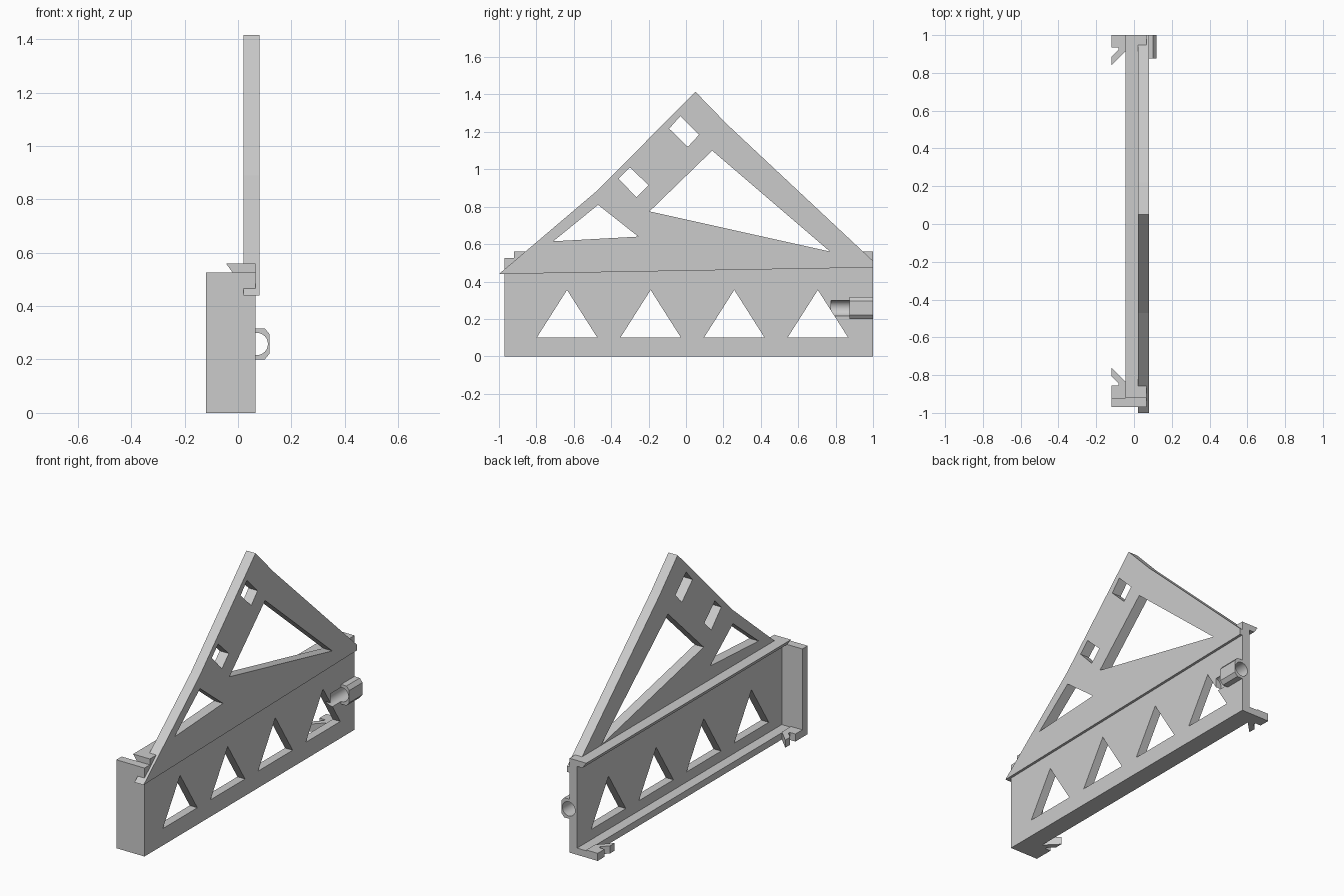
import bpy, bmesh, math
from mathutils import Vector

if "Cube" in bpy.data.objects:
    bpy.data.objects.remove(bpy.data.objects["Cube"])

grey = bpy.data.materials.new("light_grey")
grey.diffuse_color = (0.6, 0.6, 0.6, 1)
grey.use_nodes = True
grey.node_tree.nodes["Principled BSDF"].inputs["Base Color"].default_value = grey.diffuse_color


def prism(name, pts, axis, lo, hi):
    """Extrude a 2D profile along an axis (x: pts are y,z; y: x,z; z: x,y)."""
    def place(p, d):
        return {"x": (d, p[0], p[1]), "y": (p[0], d, p[1]), "z": (p[0], p[1], d)}[axis]
    bm = bmesh.new()
    face = bm.faces.new([bm.verts.new(place(p, lo)) for p in pts])
    ext = bmesh.ops.extrude_face_region(bm, geom=[face])
    verts = [g for g in ext["geom"] if isinstance(g, bmesh.types.BMVert)]
    bmesh.ops.translate(bm, verts=verts, vec=Vector(place((0, 0), hi - lo)))
    bmesh.ops.recalc_face_normals(bm, faces=bm.faces)
    mesh = bpy.data.meshes.new(name)
    bm.to_mesh(mesh)
    bm.free()
    mesh.materials.append(grey)
    ob = bpy.data.objects.new(name, mesh)
    bpy.context.collection.objects.link(ob)
    return ob


def rect(a0, a1, b0, b1):
    return [(a0, b0), (a1, b0), (a1, b1), (a0, b1)]


def cut(ob, cutters):
    """Subtract the cutters, bake the result and remove them."""
    for c in cutters:
        m = ob.modifiers.new("cut", "BOOLEAN")
        m.operation, m.solver, m.object = "DIFFERENCE", "EXACT", c
    bpy.context.view_layer.update()
    dg = bpy.context.evaluated_depsgraph_get()
    mesh = bpy.data.meshes.new_from_object(ob.evaluated_get(dg))
    ob.modifiers.clear()
    ob.data = mesh
    for c in cutters:
        bpy.data.objects.remove(c)


def bore():
    """Round channel running through the pin socket and into the panel."""
    pts = [(0.07 + 0.042 * math.cos(a), 0.258 + 0.042 * math.sin(a))
           for a in (math.tau * i / 32 for i in range(32))]
    return prism("bore_cutter", pts, "y", 0.775, 1.1)


# Lower panel with a row of triangular windows
panel = prism("lower_panel", [(-0.97, 0), (1, 0), (1, 0.56), (-0.92, 0.56),
                              (-0.92, 0.525), (-0.97, 0.525)], "x", 0.015, 0.065)
windows = [prism("window_cutter", [(y - 0.162, 0.1), (y + 0.162, 0.1), (y, 0.355)],
                 "x", -0.1, 0.2) for y in (-0.636, -0.189, 0.258, 0.705)]
cut(panel, windows + [bore()])

# Front end wall, bottom flange and lipped top rail
prism("end_wall", rect(-0.12, 0.015, 0, 0.525), "y", -0.97, -0.92)
prism("bottom_flange", rect(-0.045, 0.015, 0, 0.04), "y", -0.92, 1)
prism("top_rail", [(0.015, 0.525), (0.015, 0.56), (-0.045, 0.56), (-0.02, 0.525)],
      "y", -0.92, 1)

# Barbed hooks at both ends of the flange
for name, base, s in (("front_hook", -0.92, 1), ("back_hook", 1, -1)):
    pts = [(-0.045, 0), (-0.12, 0), (-0.12, 0.065), (-0.083, 0.065), (-0.083, 0.078),
           (-0.12, 0.115), (-0.12, 0.16), (-0.045, 0.085)]
    prism(name, [(x, base + s * y) for x, y in pts], "z", 0, 0.045)

# Pin socket on the outer side
socket = prism("pin_socket", [(0.065, 0.2), (0.1, 0.2), (0.118, 0.222), (0.118, 0.295),
                              (0.1, 0.317), (0.065, 0.317)], "y", 0.875, 1)
cut(socket, [bore()])

# Upper gable plate with triangular and square openings
plate = prism("gable_plate", [(-1, 0.44), (1, 0.475), (1, 0.51), (0.22, 1.24),
                              (0.05, 1.415), (-0.47, 0.89)], "x", 0.02, 0.08)
holes = [[(0.14, 1.10), (-0.195, 0.775), (0.77, 0.56)],
         [(-0.47, 0.81), (-0.71, 0.615), (-0.255, 0.64)],
         [(-0.03, 1.285), (0.07, 1.185), (0.01, 1.12), (-0.09, 1.217)],
         [(-0.3, 1.01), (-0.2, 0.915), (-0.265, 0.85), (-0.36, 0.95)]]
cut(plate, [prism("opening_cutter", h, "x", -0.1, 0.2) for h in holes])

# Smooth only the round channel
for ob in (panel, socket):
    bpy.ops.object.select_all(action="DESELECT")
    ob.select_set(True)
    bpy.context.view_layer.objects.active = ob
    bpy.ops.object.shade_smooth_by_angle(angle=math.radians(25))
